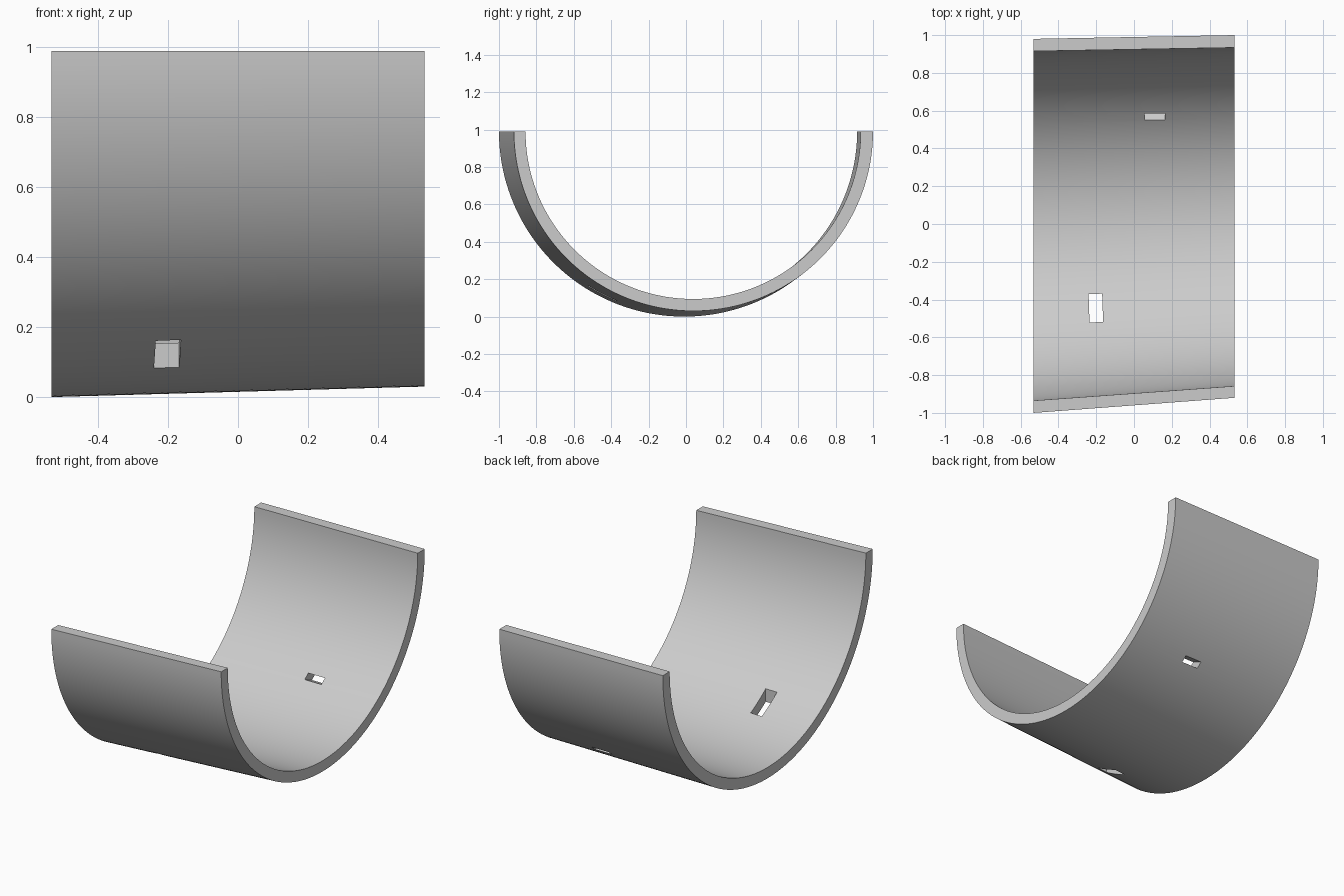
import bpy, bmesh, math
from mathutils import Matrix, Vector

cube = bpy.data.objects.get("Cube")
if cube:
    bpy.data.objects.remove(cube, do_unlink=True)

HALF, TOP, STEPS = 0.533, 0.99, 96

grey = bpy.data.materials.new("light_grey")
grey.use_nodes = True
colour = (0.6, 0.6, 0.6, 1)
grey.diffuse_color = colour
grey.node_tree.nodes["Principled BSDF"].inputs["Base Color"].default_value = colour


def make_object(name, bm):
    bmesh.ops.recalc_face_normals(bm, faces=bm.faces)
    mesh = bpy.data.meshes.new(name)
    bm.to_mesh(mesh)
    bm.free()
    mesh.materials.append(grey)
    obj = bpy.data.objects.new(name, mesh)
    bpy.context.collection.objects.link(obj)
    return obj


def arc(bm, x, centre, radius):
    """Lower half circle at one end of the shell."""
    angles = [math.pi * i / STEPS for i in range(STEPS + 1)]
    return [bm.verts.new((x, centre - radius * math.cos(a), TOP - radius * math.sin(a)))
            for a in angles]


# Tapered half-round shell: four arcs joined in a loop
bm = bmesh.new()
arcs = [arc(bm, -HALF, -0.01, 0.99), arc(bm, HALF, 0.04, 0.96),
        arc(bm, HALF, 0.038, 0.896), arc(bm, -HALF, -0.01, 0.925)]
for k in range(4):
    a, b = arcs[k], arcs[(k + 1) % 4]
    for i in range(STEPS):
        bm.faces.new((a[i], b[i], b[i + 1], a[i + 1]))
for i in (0, STEPS):
    bm.faces.new([ring[i] for ring in arcs])
shell = make_object("half_round_shell", bm)


# Slots cut through the wall
def cut_slot(name, location, size, axis, angle):
    bm = bmesh.new()
    place = (Matrix.Translation(location) @ Matrix.Rotation(math.radians(angle), 4, axis)
             @ Matrix.Diagonal(Vector(size)).to_4x4())
    bmesh.ops.create_cube(bm, size=1, matrix=place)
    cutter = make_object(name, bm)
    cutter.hide_render = True
    mod = shell.modifiers.new(name, "BOOLEAN")
    mod.operation, mod.solver, mod.object = "DIFFERENCE", "EXACT", cutter
    bpy.ops.object.modifier_apply(modifier=mod.name)
    bpy.data.objects.remove(cutter, do_unlink=True)


bpy.ops.object.select_all(action="DESELECT")
shell.select_set(True)
bpy.context.view_layer.objects.active = shell
cut_slot("front_slot", (-0.202, -0.445, 0.13), (0.072, 0.15, 0.5), "Z", 2)
cut_slot("back_slot", (0.11, 0.568, 0.267), (0.11, 0.4, 0.037), "X", -23)

bpy.ops.object.shade_smooth_by_angle(angle=math.radians(30))
